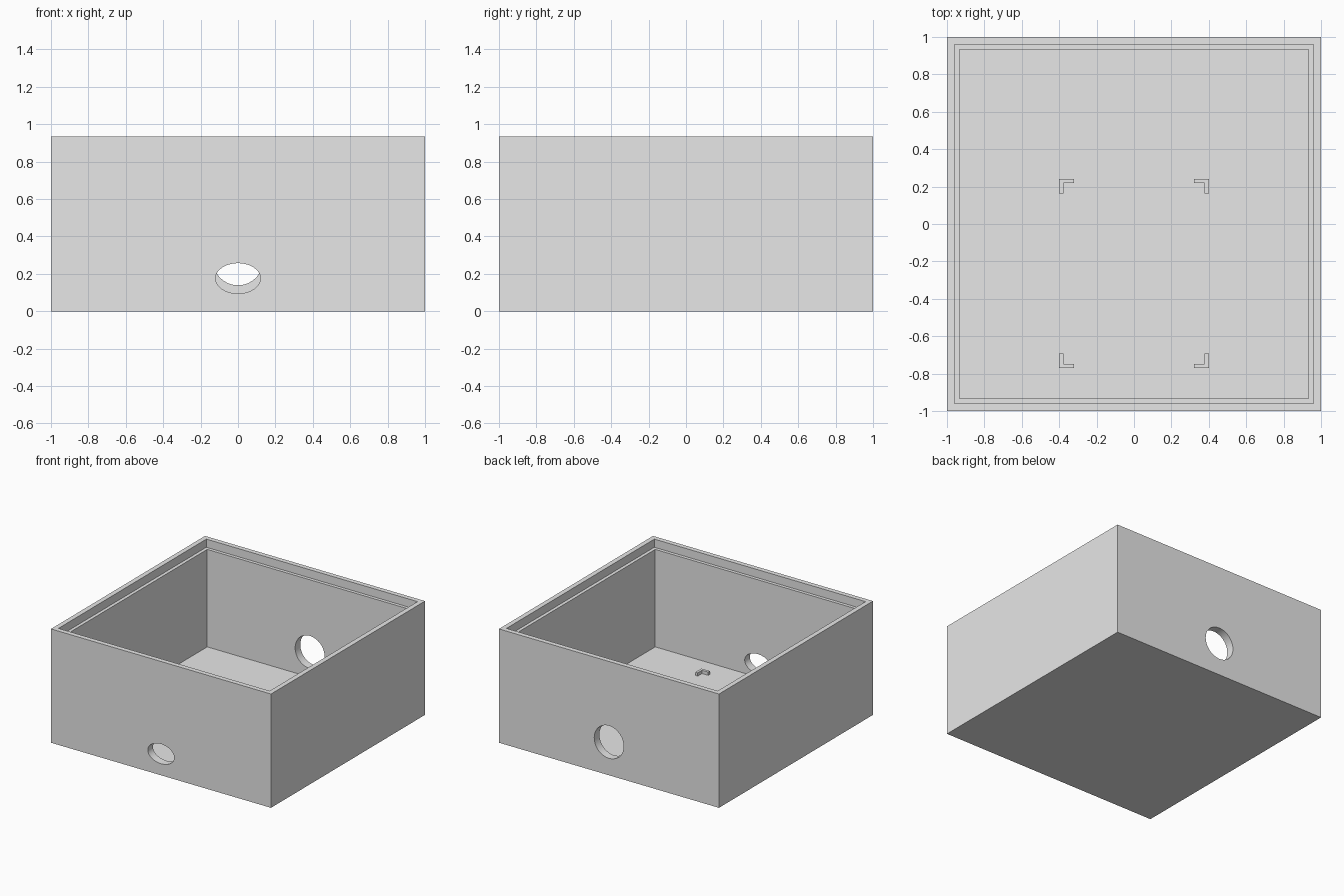
import bpy
import math

if "Cube" in bpy.data.objects:
    bpy.data.objects.remove(bpy.data.objects["Cube"], do_unlink=True)

HEIGHT = 0.935
WALL = 0.067       # wall and floor thickness
RIM = 0.04         # thinner wall above the lid ledge
LEDGE = 0.067      # depth of the lid ledge

grey = bpy.data.materials.new("plain grey")
grey.use_nodes = True
grey.diffuse_color = (0.8, 0.8, 0.8, 1)
grey.node_tree.nodes["Principled BSDF"].inputs["Base Color"].default_value = (0.8, 0.8, 0.8, 1)


def box(name, low, high):
    """Box between two opposite corners."""
    bpy.ops.mesh.primitive_cube_add(size=1, location=[(a + b) / 2 for a, b in zip(low, high)])
    ob = bpy.context.object
    ob.name = name
    ob.scale = [b - a for a, b in zip(low, high)]
    bpy.ops.object.transform_apply(location=False, rotation=False, scale=True)
    ob.data.materials.append(grey)
    return ob


def hole(name, y, z, half_width, half_height):
    """Elliptical cutter running along y."""
    bpy.ops.mesh.primitive_cylinder_add(vertices=64, radius=1, depth=0.4,
                                        location=(0, y, z), rotation=(math.pi / 2, 0, 0))
    ob = bpy.context.object
    ob.name = name
    ob.scale = (half_width, half_height, 1)
    bpy.ops.object.transform_apply(location=False, rotation=True, scale=True)
    ob.data.materials.append(grey)
    return ob


def combine(target, other, operation):
    """Apply a boolean and remove the helper."""
    mod = target.modifiers.new(operation, "BOOLEAN")
    mod.operation = operation
    mod.solver = "EXACT"
    mod.object = other
    bpy.ops.object.select_all(action="DESELECT")
    bpy.context.view_layer.objects.active = target
    target.select_set(True)
    bpy.ops.object.modifier_apply(modifier=mod.name)
    bpy.data.objects.remove(other, do_unlink=True)


# Open box: cavity, wider lid recess, oval front port and round back port
case = box("open_box", (-1, -1, 0), (1, 1, HEIGHT))
inner, lip = 1 - WALL, 1 - RIM
cutters = [
    box("cavity_cutter", (-inner, -inner, WALL), (inner, inner, HEIGHT + 0.2)),
    box("lid_recess_cutter", (-lip, -lip, HEIGHT - LEDGE), (lip, lip, HEIGHT + 0.3)),
    hole("front_port_cutter", -1, 0.176, 0.12, 0.081),
    hole("back_port_cutter", 1, 0.273, 0.134, 0.134),
]
for cutter in cutters:
    combine(case, cutter, "DIFFERENCE")
bpy.ops.object.shade_smooth_by_angle(angle=math.radians(30))

# Four L-shaped locating brackets on the floor, opening towards their centre
ARM, THICK, RISE = 0.078, 0.022, 0.027
for side, sx in (("left", 1), ("right", -1)):
    for end, y, sy in (("back", 0.24, 1), ("front", -0.77, -1)):
        def span(x_length, y_length):
            xs = sorted((sx * 0.4, sx * (0.4 - x_length)))
            ys = sorted((y, y - sy * y_length))
            return (xs[0], ys[0], WALL - 0.002), (xs[1], ys[1], WALL + RISE)

        bracket = box(f"{end}_{side}_bracket", *span(ARM, THICK))
        combine(bracket, box("bracket_arm", *span(THICK, ARM)), "UNION")
